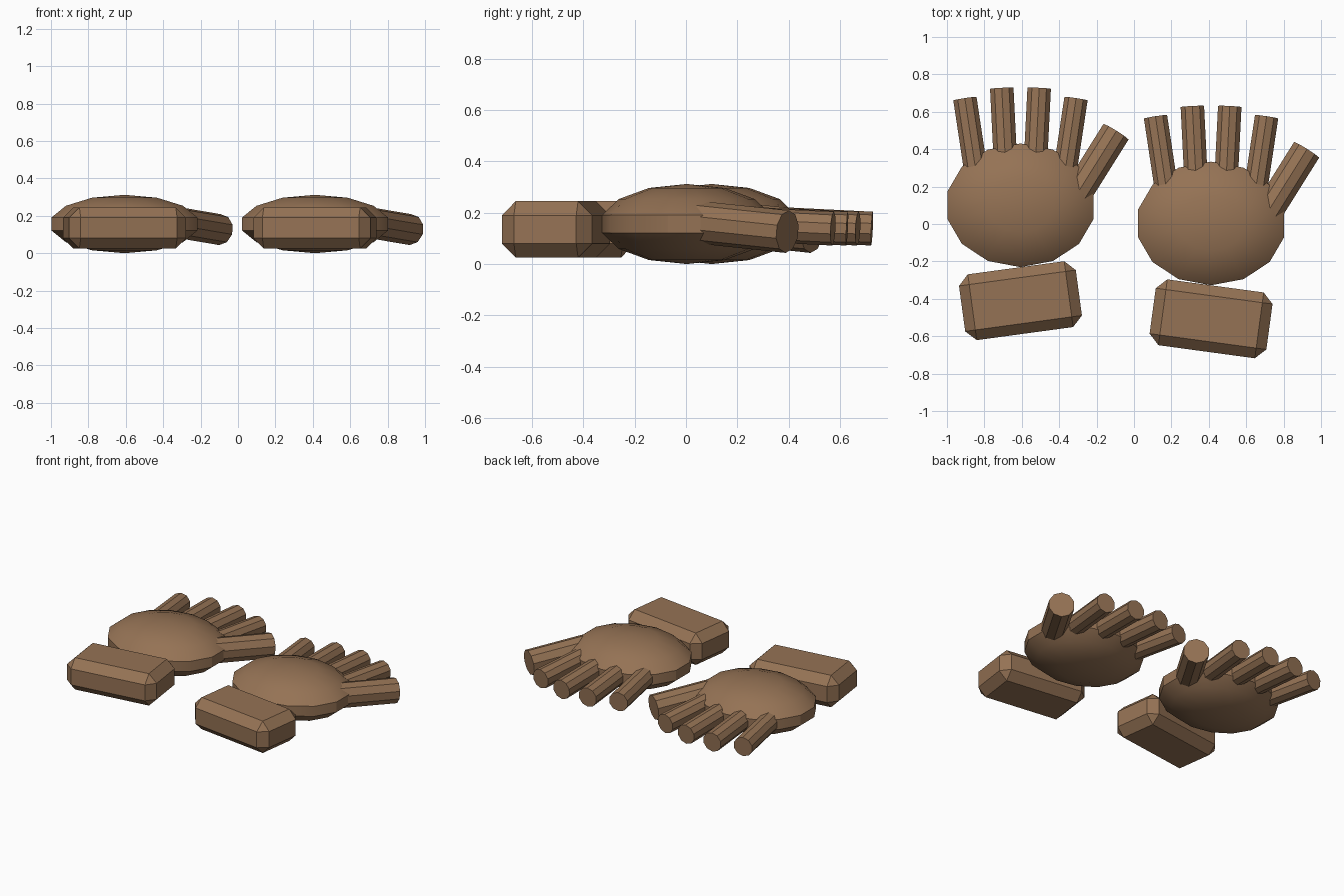
import bpy, math
from mathutils import Vector

if "Cube" in bpy.data.objects:
    bpy.data.objects.remove(bpy.data.objects["Cube"])

mat = bpy.data.materials.new("brown")
mat.diffuse_color = (0.30, 0.17, 0.09, 1)
mat.use_nodes = True
mat.node_tree.nodes["Principled BSDF"].inputs["Base Color"].default_value = mat.diffuse_color


def finish(name):
    o = bpy.context.object
    o.name = name
    o.data.materials.append(mat)
    bpy.ops.object.transform_apply(location=False, rotation=False, scale=True)
    bpy.ops.object.shade_smooth_by_angle(angle=math.radians(30))
    return o


def digit(name, tip, yaw, drop, r, length):
    # cylinder ending at tip, pointing to +y turned by yaw and dipping by drop
    d = Vector((math.sin(yaw) * math.cos(drop), math.cos(yaw) * math.cos(drop), -math.sin(drop)))
    bpy.ops.mesh.primitive_cylinder_add(vertices=10, radius=r, depth=length,
                                        location=Vector(tip) - d * length / 2,
                                        rotation=(-math.pi / 2 - drop, 0, -yaw))
    finish(name)


for side, cx, cy, turn in (("left", -0.607, 0.10, 0.135), ("right", 0.412, 0.003, -0.135)):
    # palm
    bpy.ops.mesh.primitive_uv_sphere_add(segments=14, ring_count=7, radius=1, location=(cx, cy, 0.156))
    bpy.context.object.scale = (0.411, 0.339, 0.156)
    finish(side + "_palm")

    # four fingers, fanned out
    for i, (x, y, yaw) in enumerate(((-0.297, 0.57, -0.15), (-0.10, 0.625, -0.05),
                                     (0.10, 0.625, 0.05), (0.297, 0.57, 0.15))):
        digit(f"{side}_finger_{i + 1}", (cx + x, cy + y, 0.138), yaw, 0.05, 0.066, 0.42)

    # thumb
    digit(side + "_thumb", (cx + 0.51, cy + 0.392, 0.126), 0.56, 0.09, 0.083, 0.44)

    # chamfered wrist block
    bpy.ops.mesh.primitive_cube_add(size=1, location=(cx, cy - 0.51, 0.135), rotation=(0, 0, turn))
    bpy.context.object.scale = (0.63, 0.355, 0.22)
    o = finish(side + "_wrist")
    b = o.modifiers.new("chamfer", 'BEVEL')
    b.width, b.segments = 0.055, 1
    bpy.ops.object.shade_flat()
